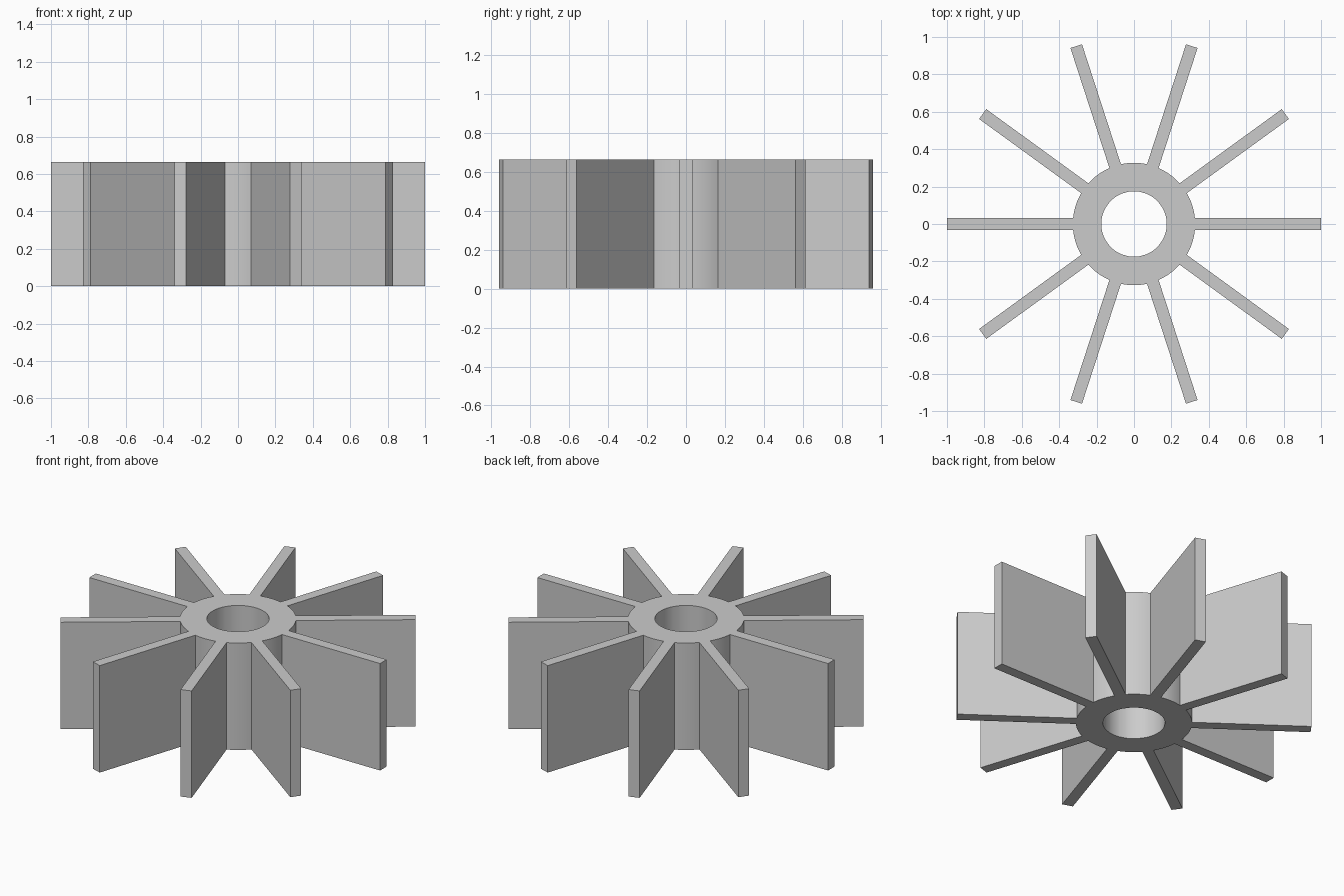
import bpy, bmesh, math
from mathutils import Vector

cube = bpy.data.objects.get("Cube")
if cube:
    bpy.data.objects.remove(cube, do_unlink=True)

BLADES = 10
HEIGHT = 0.665
BORE, HUB, TIP = 0.175, 0.327, 1.0
HALF = 0.0325          # half the blade thickness
ARC_STEPS = 8          # hub segments between two blades

grey = bpy.data.materials.new("light_grey")
grey.use_nodes = True
colour = (0.6, 0.6, 0.6, 1)
grey.diffuse_color = colour
grey.node_tree.nodes["Principled BSDF"].inputs["Base Color"].default_value = colour


def polar(r, a):
    return Vector((r * math.cos(a), r * math.sin(a), 0))


bm = bmesh.new()


def add_face(points):
    bm.faces.new([bm.verts.new(p) for p in points])


step = math.tau / BLADES
root = math.asin(HALF / HUB)
for i in range(BLADES):
    mid = i * step
    # Hub ring: one flat piece behind the blade, then the arc to the next blade
    gap = step - 2 * root
    angles = [mid - root] + [mid + root + gap * k / ARC_STEPS for k in range(ARC_STEPS + 1)]
    for a, b in zip(angles, angles[1:]):
        add_face([polar(BORE, a), polar(HUB, a), polar(HUB, b), polar(BORE, b)])
    # Blade
    out = polar(TIP, mid)
    side = polar(HALF, mid + math.pi / 2)
    add_face([polar(HUB, mid - root), out - side, out + side, polar(HUB, mid + root)])

# Join the outline and raise it to full height
bmesh.ops.remove_doubles(bm, verts=bm.verts[:], dist=0.0005)
raised = bmesh.ops.extrude_face_region(bm, geom=bm.faces[:], use_keep_orig=True)
top = [v for v in raised["geom"] if isinstance(v, bmesh.types.BMVert)]
bmesh.ops.translate(bm, verts=top, vec=(0, 0, HEIGHT))
bmesh.ops.recalc_face_normals(bm, faces=bm.faces[:])

mesh = bpy.data.meshes.new("paddle_wheel")
bm.to_mesh(mesh)
bm.free()
mesh.materials.append(grey)
wheel = bpy.data.objects.new("paddle_wheel", mesh)
bpy.context.collection.objects.link(wheel)

# Smooth hub and bore, sharp blade edges
bpy.ops.object.select_all(action="DESELECT")
wheel.select_set(True)
bpy.context.view_layer.objects.active = wheel
bpy.ops.object.shade_smooth_by_angle(angle=math.radians(25))
